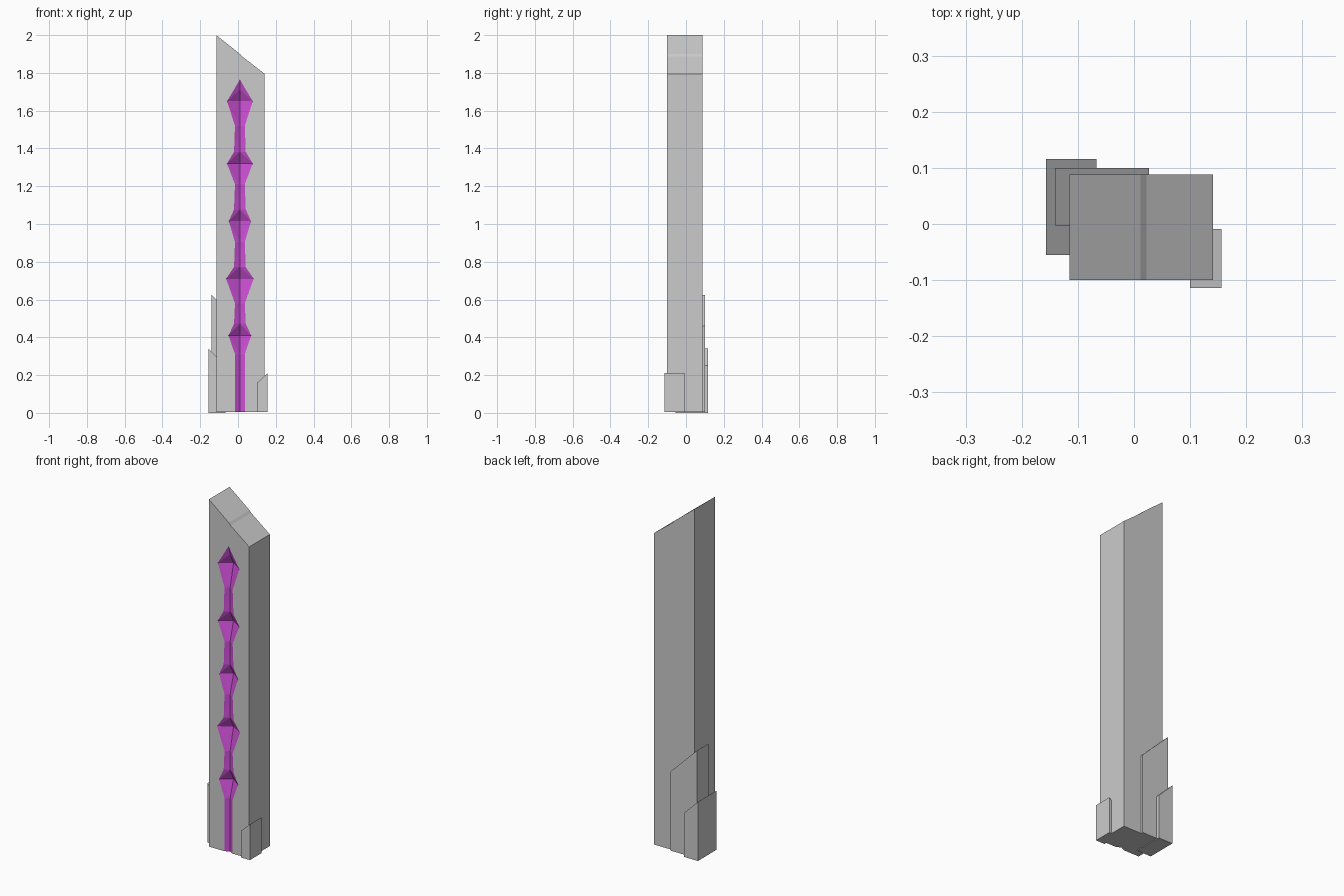
import bpy

if "Cube" in bpy.data.objects:
    bpy.data.objects.remove(bpy.data.objects["Cube"])

CX, FRONT, BACK, BASE = 0.01, -0.10, 0.088, 0.004


def make(name, verts, faces, mat=None):
    mesh = bpy.data.meshes.new(name)
    mesh.from_pydata(verts, [], faces)
    mesh.update()
    obj = bpy.data.objects.new(name, mesh)
    bpy.context.collection.objects.link(obj)
    if mat:
        mesh.materials.append(mat)
    return obj


def slab(name, x0, x1, y0, y1, z0, z_left, z_right):
    """Block with a top that slopes along x."""
    prof = [(x0, z0), (x1, z0), (x1, z_right), (x0, z_left)]
    verts = [(x, y, z) for y in (y0, y1) for x, z in prof]
    faces = [(0, 1, 2, 3), (7, 6, 5, 4)]
    faces += [(i, i + 4, (i + 1) % 4 + 4, (i + 1) % 4) for i in range(4)]
    return make(name, verts, faces)


# Groove rows: height, half width, depth of the centre line
STRIP_W, STRIP_D, PIT_D = 0.026, 0.014, 0.045
rows = [(BASE, STRIP_W, STRIP_D)]
for c, half, drop in [(0.41, 0.06, 0.10), (0.71, 0.073, 0.13), (1.015, 0.059, 0.11),
                      (1.32, 0.068, 0.11), (1.65, 0.068, 0.13)]:
    rows += [(c - drop, STRIP_W, STRIP_D), (c, half, PIT_D), (c + 0.062, STRIP_W + 0.005, STRIP_D)]
TIP = (CX, FRONT, 1.765)

# Purple groove: a recessed V with a faceted pit at each widening
purple = bpy.data.materials.new("purple")
purple.diffuse_color = (0.62, 0.08, 0.68, 1)
purple.use_nodes = True
purple.node_tree.nodes["Principled BSDF"].inputs["Base Color"].default_value = purple.diffuse_color
verts, faces = [], []
for z, w, d in rows:
    verts += [(CX - w, FRONT, z), (CX, FRONT + d, z), (CX + w, FRONT, z)]
verts.append(TIP)
for i in range(len(rows) - 1):
    l0, m0, r0 = 3 * i, 3 * i + 1, 3 * i + 2
    l1, m1, r1 = l0 + 3, m0 + 3, r0 + 3
    if rows[i + 1][2] > rows[i][2]:      # opening into a pit
        faces += [(l0, m0, l1), (m0, m1, l1), (m0, r0, r1), (m0, r1, m1)]
    else:                                # closing above a pit, or plain strip
        faces += [(l0, m0, m1), (l0, m1, l1), (m0, r0, m1), (r0, r1, m1)]
last, tip = 3 * (len(rows) - 1), len(verts) - 1
faces += [(last, last + 1, tip), (last + 1, last + 2, tip)]
make("crystal_groove", verts, faces, purple)

# Main pillar: front outline follows the groove, top slants with a small step
left = [(CX - w, z) for z, w, d in rows]
right = [(CX + w, z) for z, w, d in reversed(rows)]
outer = [(0.141, BASE), (0.141, 1.795), (0.022, 1.887), (0.012, 1.899), (-0.115, 2.0), (-0.115, BASE)]
front = left + [(CX, TIP[2])] + right + outer
verts = [(x, FRONT, z) for x, z in front] + [(x, BACK, z) for x, z in outer]
verts.append((CX, FRONT + STRIP_D, BASE))
n = len(front)
o = n - len(outer)
faces = [tuple(range(n)), tuple(reversed(range(n, n + 6)))]
faces += [(o + i, n + i, n + i + 1, o + i + 1) for i in range(5)]
faces.append((o + 5, n + 5, n, o, o - 1, n + 6, 0))
pillar = make("pillar", verts, faces)

# Small slanted slabs around the foot
slab("tall_back_slab", -0.141, 0.027, -0.003, 0.10, 0.004, 0.625, 0.46)
slab("corner_slab", -0.157, -0.067, -0.055, 0.116, 0.0, 0.34, 0.25)
slab("front_slab", 0.10, 0.156, -0.114, -0.009, 0.004, 0.158, 0.21)

# Consistent outward normals on the grey solids
import bmesh
for obj in bpy.data.objects:
    if obj.name == "crystal_groove":
        continue
    bm = bmesh.new()
    bm.from_mesh(obj.data)
    bmesh.ops.triangulate(bm, faces=[f for f in bm.faces if len(f.verts) > 10])
    if obj.name != "pillar":
        bmesh.ops.recalc_face_normals(bm, faces=bm.faces)
    else:
        for f in bm.faces:
            f.normal_update()
            out = f.calc_center_median()
            out.x -= CX
            out.z -= 1.0
            if abs(f.normal.y) > 0.9:
                ok = f.normal.y * out.y > 0
            else:
                ok = f.normal.x * out.x + f.normal.z * out.z > 0
            if not ok:
                f.normal_flip()
    bm.to_mesh(obj.data)
    bm.free()
